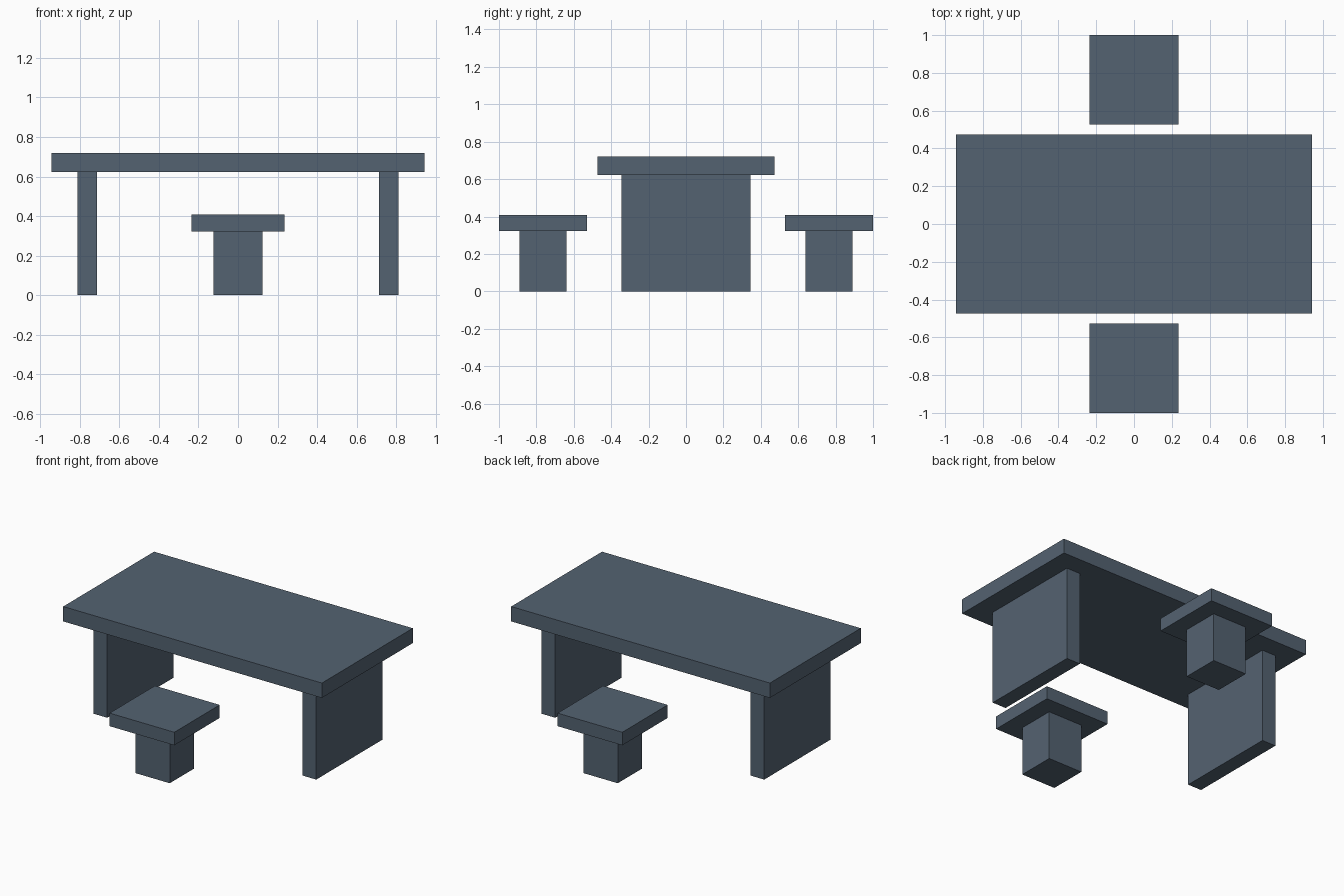
import bpy

if "Cube" in bpy.data.objects:
    bpy.data.objects.remove(bpy.data.objects["Cube"])

slate = bpy.data.materials.new("slate_blue_grey")
slate.diffuse_color = (0.088, 0.123, 0.166, 1)
slate.use_nodes = True
slate.node_tree.nodes["Principled BSDF"].inputs["Base Color"].default_value = slate.diffuse_color


def box(name, center, width, depth, bottom, top):
    """Box given by its plan centre, plan size and height range."""
    bpy.ops.mesh.primitive_cube_add(size=1, location=(center[0], center[1], (bottom + top) / 2))
    ob = bpy.context.object
    ob.name = name
    ob.scale = (width, depth, top - bottom)
    bpy.ops.object.transform_apply(location=False, rotation=False, scale=True)
    ob.data.materials.append(slate)
    return ob


# Table: thick slab on two slab legs
box("table_top", (0, 0), 1.886, 0.946, 0.622, 0.72)
for side, s in (("left", -1), ("right", 1)):
    box(f"table_leg_{side}", (s * 0.762, 0), 0.10, 0.69, 0, 0.622)

# Stools: square seat on a square post, front and back
for side, s in (("front", -1), ("back", 1)):
    y = s * 0.764
    box(f"stool_seat_{side}", (0, y), 0.472, 0.472, 0.322, 0.408)
    box(f"stool_post_{side}", (0, y), 0.25, 0.25, 0, 0.322)
